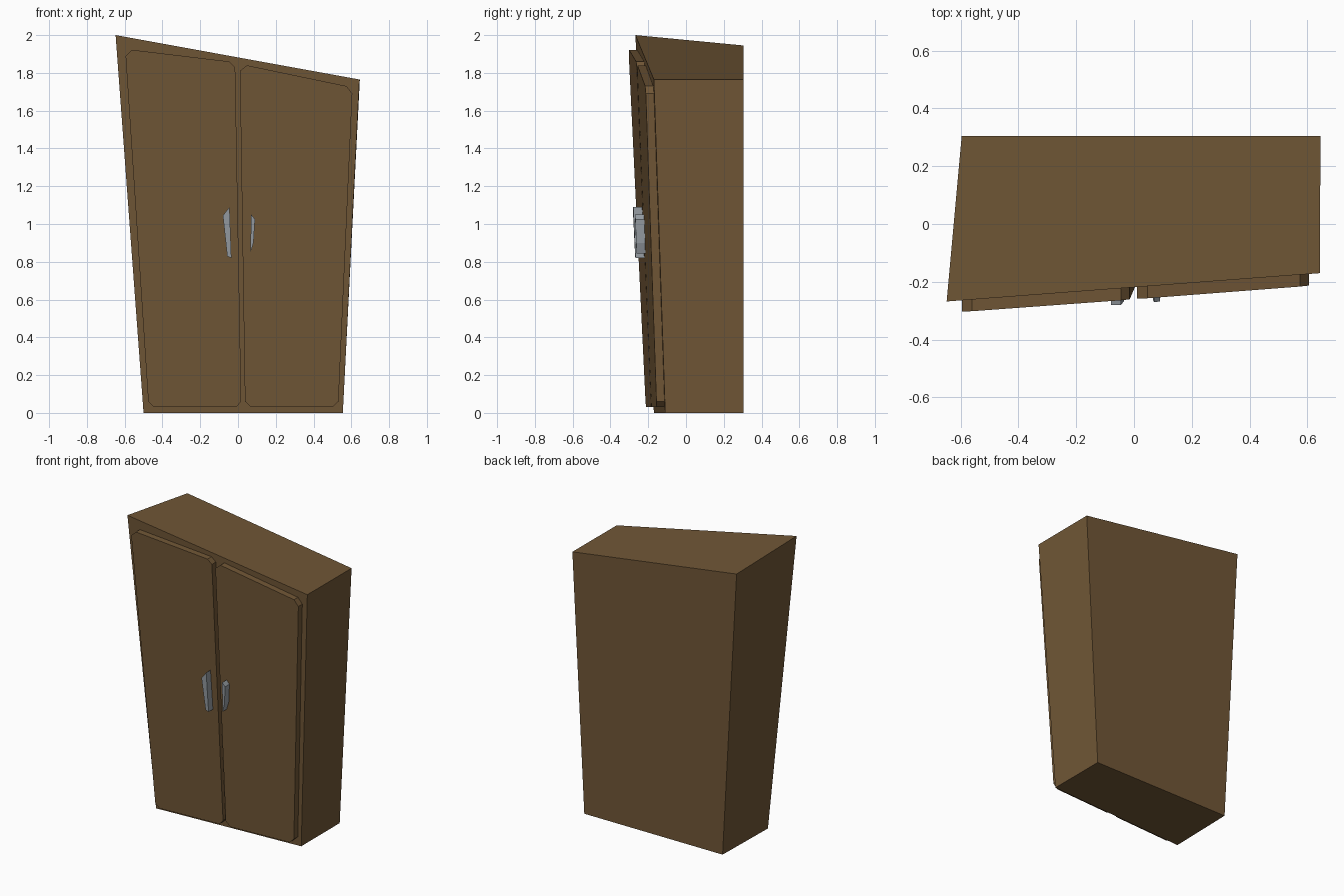
import bpy, bmesh

if "Cube" in bpy.data.objects:
    bpy.data.objects.remove(bpy.data.objects["Cube"])


def material(name, rgb):
    m = bpy.data.materials.new(name)
    m.diffuse_color = (*rgb, 1)
    m.use_nodes = True
    m.node_tree.nodes["Principled BSDF"].inputs["Base Color"].default_value = m.diffuse_color
    return m


wood = material("brown_wood", (0.165, 0.095, 0.037))
metal = material("grey_metal", (0.305, 0.337, 0.366))


def lerp(a, b, t):
    return a + (b - a) * t


def front_y(x, z):
    """Depth of the leaning, twisted cabinet front at x, z."""
    t = z / (2.0 - 0.182 * (x + 0.648))
    left, right = lerp(-0.50, -0.648, t), lerp(0.555, 0.643, t)
    s = (x - left) / (right - left)
    return lerp(lerp(-0.17, -0.11, s), lerp(-0.268, -0.17, s), t)


def loft(name, ring_a, ring_b, mat):
    """Closed solid between two matching rings of points."""
    bm = bmesh.new()
    a = [bm.verts.new(p) for p in ring_a]
    b = [bm.verts.new(p) for p in ring_b]
    bm.faces.new(a)
    bm.faces.new(b[::-1])
    n = len(a)
    for i in range(n):
        j = (i + 1) % n
        bm.faces.new((a[j], a[i], b[i], b[j]))
    bmesh.ops.recalc_face_normals(bm, faces=bm.faces)
    mesh = bpy.data.meshes.new(name)
    bm.to_mesh(mesh)
    bm.free()
    mesh.materials.append(mat)
    ob = bpy.data.objects.new(name, mesh)
    bpy.context.collection.objects.link(ob)
    return ob


def plate(name, outline, inner, outer, mat):
    """Slab that follows the cabinet front, from inner to outer offset."""
    rings = [[(x, front_y(x, z) - d, z) for x, z in outline] for d in (outer, inner)]
    return loft(name, *rings, mat)


# Skewed cabinet body
loft("cabinet_body",
     [(-0.50, -0.17, 0), (0.555, -0.11, 0), (0.555, 0.305, 0), (-0.49, 0.305, 0)],
     [(-0.648, -0.268, 2.0), (0.643, -0.17, 1.765), (0.645, 0.305, 1.765), (-0.596, 0.305, 1.945)],
     wood)

# Doors with clipped corners
plate("left_door",
      [(-0.595, 1.89), (-0.56, 1.922), (-0.045, 1.86), (-0.015, 1.83),
       (0.017, 0.06), (-0.01, 0.03), (-0.445, 0.03), (-0.475, 0.06)],
      -0.015, 0.043, wood)
plate("right_door",
      [(0.01, 1.81), (0.047, 1.84), (0.575, 1.73), (0.605, 1.69),
       (0.532, 0.06), (0.50, 0.03), (0.07, 0.03), (0.037, 0.06)],
      -0.015, 0.043, wood)

# Crooked handles
plate("left_handle",
      [(-0.08, 1.045), (-0.045, 1.09), (-0.035, 0.82), (-0.057, 0.83)],
      0.035, 0.09, metal)
plate("right_handle",
      [(0.07, 1.05), (0.09, 1.025), (0.082, 0.9), (0.065, 0.845)],
      0.035, 0.09, metal)
